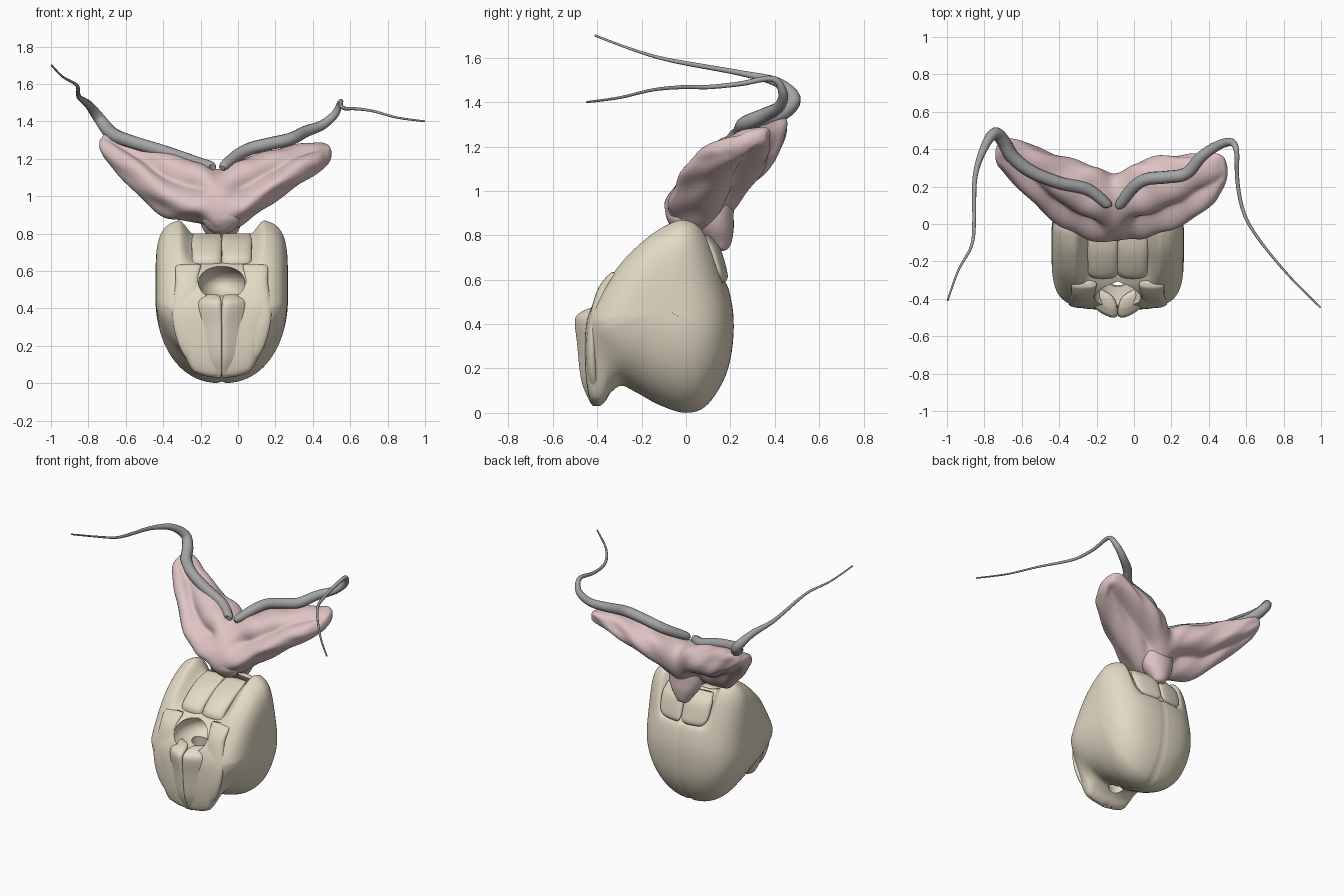
import bpy, bmesh
from math import sin, cos, pi, exp, radians
from mathutils import Vector

if "Cube" in bpy.data.objects:
    bpy.data.objects.remove(bpy.data.objects["Cube"])

CX = -0.087  # symmetry axis of the capsule


def material(name, rgb):
    m = bpy.data.materials.new(name)
    m.diffuse_color = (*rgb, 1)
    m.use_nodes = True
    m.node_tree.nodes["Principled BSDF"].inputs["Base Color"].default_value = m.diffuse_color
    return m


BONE = material("bone", (0.77, 0.70, 0.56))
PINK = material("pink", (0.74, 0.55, 0.55))
GREY = material("grey", (0.37, 0.37, 0.37))


def spline(pts, per, closed=False):
    """Catmull-Rom through tuples of any length."""
    n, out = len(pts), []
    get = (lambda i: pts[i % n]) if closed else (lambda i: pts[max(0, min(n - 1, i))])
    for i in range(n if closed else n - 1):
        p = [get(i + k) for k in (-1, 0, 1, 2)]
        for j in range(per):
            t = j / per
            out.append(tuple(0.5 * (2 * b + (c - a) * t + (2 * a - 5 * b + 4 * c - d) * t * t
                       + (3 * b - a - 3 * c + d) * t ** 3) for a, b, c, d in zip(*p)))
    if not closed:
        out.append(tuple(pts[-1]))
    return out


def loft(name, rings, mat):
    """Skin closed rings and close both ends with a fan."""
    bm = bmesh.new()
    vs = [[bm.verts.new(p) for p in r] for r in rings]
    n = len(vs[0])
    for a, b in zip(vs, vs[1:]):
        for i in range(n):
            bm.faces.new((a[i], a[(i + 1) % n], b[(i + 1) % n], b[i]))
    for r in (vs[0], vs[-1]):
        c = bm.verts.new(sum((v.co for v in r), Vector()) / n)
        for i in range(n):
            bm.faces.new((r[i], r[(i + 1) % n], c))
    bmesh.ops.recalc_face_normals(bm, faces=bm.faces)
    me = bpy.data.meshes.new(name)
    bm.to_mesh(me)
    bm.free()
    me.materials.append(mat)
    me.shade_smooth()
    ob = bpy.data.objects.new(name, me)
    bpy.context.collection.objects.link(ob)
    return ob


def smooth(a, b, x):
    t = max(0, min(1, (x - a) / (b - a)))
    return t * t * (3 - 2 * t)


# Capsule: side profile (y, z) swept across x; the chin notch fades out on the cheeks
upper = [(0, .88), (.10, .82), (.175, .62), (.215, .42), (.19, .2), (.1, .04), (0, 0), (-.12, .035), (-.22, .09)]
front = [(-.40, .53), (-.31, .67), (-.2, .78), (-.1, .85)]
chin = [(-.29, .12), (-.34, .09), (-.37, .045), (-.40, .03), (-.435, .06), (-.455, .2), (-.45, .4)]
cheek = [(-.29, .125), (-.345, .165), (-.385, .21), (-.415, .26), (-.435, .31), (-.445, .36), (-.445, .42)]
mid_side = spline(upper + chin + front, 6, True)
out_side = spline(upper + cheek + front, 6, True)
rings = []
for k in range(-45, 46):
    a = k / 45 * radians(88.5)
    u = abs(sin(a)) ** .8
    x = (1 if a > 0 else -1) * u * .354
    wide_front, wide_back = (1 - u ** 4.5) ** .22, (1 - u ** 2.8) ** .4
    low, high = (1 - u ** 2.3) ** .5, (1 - u ** 5) ** .2
    groove = 1 - .02 * exp(-(x / .01) ** 2)
    mix = smooth(.4, .85, u)
    ring = []
    for (y0, z0), (y1, z1) in zip(mid_side, out_side):
        y, z = y0 + (y1 - y0) * mix, z0 + (z1 - z0) * mix
        top = smooth(.55, .8, z)
        sag = (1 - smooth(.4, .66, u)) * top * (.09 + .07 * smooth(0, .12, y))
        zz = .45 + (z - .45) * (low + (high - low) * smooth(.15, .75, z)) * groove - sag
        wide = wide_front + (wide_back - wide_front) * smooth(-.15, .1, y)
        ring.append((CX + x, -.06 + (y + .06) * wide * groove, zz))
    rings.append(ring)
capsule = loft("capsule", rings, BONE)

# Front opening and the narrow channel behind the beak, cut into the capsule
for name, loc, size in (("opening", (CX, -.38, .535), (.125, .19, .095)),
                        ("channel", (CX, -.29, .3), (.07, .05, .3))):
    bpy.ops.mesh.primitive_uv_sphere_add(segments=48, ring_count=24, location=loc)
    cutter = bpy.context.object
    cutter.name = name + "_cutter"
    cutter.scale = size
    cutter.hide_render = True
    cutter.hide_set(True)
    mod = capsule.modifiers.new(name, 'BOOLEAN')
    mod.object = cutter
    mod.solver = 'EXACT'

# Mirrored plates: slant towards the midline, then rows of x, y, z, half width, half depth
plates = {
    "side_band": (.0, [(.165, -.315, .635, .05, .012), (.18, -.33, .62, .066, .022), (.185, -.375, .54, .062, .03),
                       (.18, -.42, .36, .085, .027), (.14, -.42, .18, .08, .025), (.07, -.395, .05, .05, .02)]),
    "beak": (.5, [(.065, -.39, .475, .04, .02), (.068, -.405, .46, .06, .045), (.07, -.435, .42, .07, .05),
                  (.07, -.443, .3, .07, .026), (.055, -.435, .15, .055, .022), (.035, -.41, .06, .035, .02),
                  (.025, -.402, .03, .02, .012)]),
    "brow": (.0, [(.078, .0, .80, .07, .03), (.08, -.1, .765, .08, .05), (.08, -.22, .69, .08, .05),
                  (.08, -.255, .64, .08, .038), (.08, -.25, .62, .07, .02)]),
    "rear_flap": (-.15, [(.09, .08, .80, .08, .02), (.095, .12, .74, .092, .03), (.092, .155, .65, .09, .022),
                         (.085, .168, .61, .075, .015), (.08, .165, .59, .05, .008)]),
}
for name, (slant, rows) in plates.items():
    for tag, s in (("left", -1), ("right", 1)):
        rings = []
        for x, y, z, rx, ry in spline(rows, 8):
            ring = []
            for i in range(32):
                c, d = cos(2 * pi * i / 32), sin(2 * pi * i / 32)
                c = (1 if c > 0 else -1) * abs(c) ** .8  # boxier than an ellipse
                d = (1 if d > 0 else -1) * abs(d) ** .8
                ring.append((CX + s * (x + rx * c), y + ry * d + slant * rx * c, z))
            rings.append(ring)
        loft(f"{name}_{tag}", rings, BONE)

# Winged tissue: tilted elliptical sections along x (x, y, z, half y, half z)
wing = spline([(-.74, .37, 1.275, .025, .02), (-.73, .37, 1.27, .055, .04), (-.70, .37, 1.26, .09, .075),
               (-.6, .31, 1.19, .14, .115),
               (-.4, .185, 1.07, .185, .17), (-.2, .11, 1.02, .195, .165), (-.1, .09, .975, .18, .17),
               (0, .125, 1.015, .195, .18), (.1, .15, 1.065, .205, .16), (.3, .2, 1.16, .18, .112),
               (.42, .245, 1.205, .14, .083), (.47, .275, 1.22, .095, .06), (.49, .28, 1.225, .06, .04),
               (.5, .28, 1.225, .02, .015)], 9)
rings = []
for x, y, z, ry, rz in wing:
    d = abs(x + .1)
    ring = []
    for i in range(72):
        t = 2 * pi * i / 72
        fold = .04 * sin(4 * t + 9 * d) + .06 * sin(5 * t - 14 * d) * sin(14 * d)
        hollow = .38 * exp(-((t - 2.2 - .3 * sin(9 * d)) / .4) ** 2) + .42 * exp(-((t - 5.25) / .5) ** 2)
        f = 1 + (fold - hollow) * smooth(0, .15, d) * smooth(.03, .13, ry)
        ring.append((x, y + ry * f * cos(t), z + rz * f * cos(t - radians(66))))
    rings.append(ring)
loft("winged_tissue", rings, PINK)

# Rounded lobes and stalk under the centre of the wings
for name, rows in {
    "stalk": [(-.09, .12, 1.0, .11, .10), (-.09, .125, .9, .12, .09), (-.09, .135, .83, .10, .08),
              (-.09, .15, .77, .06, .055), (-.09, .155, .74, .04, .035), (-.09, .155, .73, .02, .015)],
    "front_lobe": [(-.09, -.02, 1.0, .03, .02), (-.09, -.025, .95, .07, .05), (-.09, -.025, .88, .10, .062),
                   (-.09, 0, .82, .07, .05), (-.09, .01, .795, .02, .02)],
}.items():
    loft(name, [[(x + rx * cos(2 * pi * i / 28), y + ry * sin(2 * pi * i / 28), z)
                 for i in range(28)] for x, y, z, rx, ry in spline(rows, 8)], PINK)


# Long tapering tubes: x, y, z, radius
def tube(name, rows):
    pts = spline(rows, 6)
    cu = bpy.data.curves.new(name, 'CURVE')
    cu.dimensions = '3D'
    cu.bevel_depth = 1
    cu.bevel_resolution = 4
    cu.use_fill_caps = True
    sp = cu.splines.new('POLY')
    sp.points.add(len(pts) - 1)
    for p, (x, y, z, r) in zip(sp.points, pts):
        p.co = (x, y, z, 1)
        p.radius = r
    sp.use_smooth = True
    cu.materials.append(GREY)
    ob = bpy.data.objects.new(name, cu)
    bpy.context.collection.objects.link(ob)
    bpy.ops.object.select_all(action='DESELECT')
    ob.select_set(True)
    bpy.context.view_layer.objects.active = ob
    bpy.ops.object.convert(target='MESH')


tube("left_tube", [(-.135, .09, 1.155, .014), (-.15, .11, 1.16, .028), (-.25, .185, 1.19, .033),
                   (-.4, .22, 1.24, .034), (-.55, .28, 1.285, .035), (-.65, .36, 1.32, .036),
                   (-.7, .445, 1.36, .036), (-.745, .485, 1.42, .031), (-.80, .41, 1.49, .022),
                   (-.85, .25, 1.53, .013), (-.855, .0, 1.575, .010), (-.87, -.12, 1.60, .008),
                   (-.94, -.25, 1.64, .006), (-.997, -.41, 1.70, .005)])
tube("right_tube", [(-.085, .085, 1.15, .014), (-.07, .11, 1.165, .028), (0, .2, 1.22, .033),
                    (.07, .24, 1.255, .034), (.17, .25, 1.28, .034), (.28, .27, 1.305, .034),
                    (.36, .36, 1.345, .031), (.45, .42, 1.38, .026), (.52, .437, 1.44, .021),
                    (.548, .39, 1.505, .014), (.552, .24, 1.482, .011), (.575, .1, 1.468, .010),
                    (.62, -.01, 1.468, .009), (.72, -.15, 1.455, .007), (.85, -.3, 1.42, .006),
                    (.997, -.447, 1.40, .005)])
